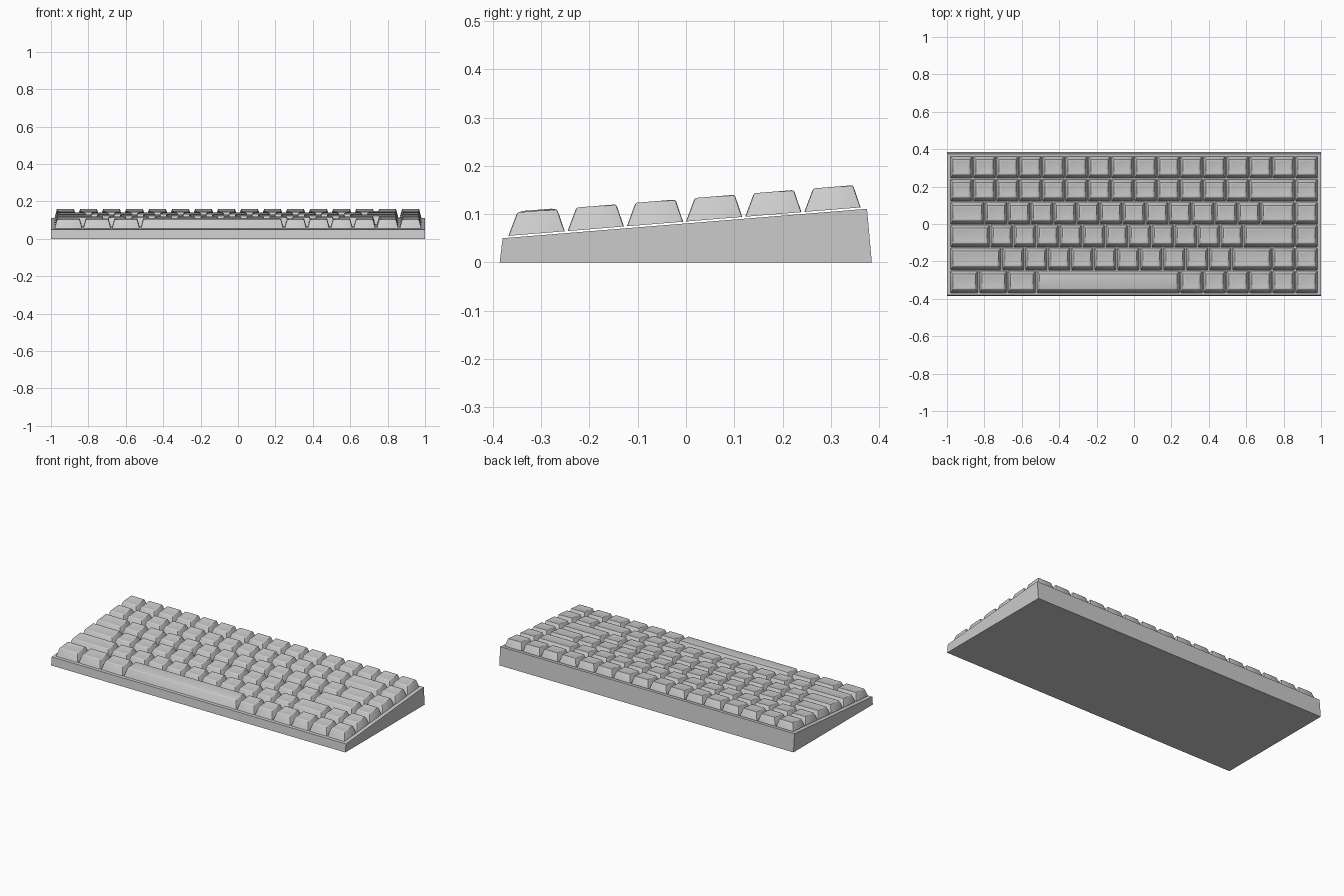
import bpy, bmesh, math
from mathutils import Matrix

cube = bpy.data.objects.get("Cube")
if cube:
    bpy.data.objects.remove(cube, do_unlink=True)

FRONT, BACK = (-0.38, 0.05), (0.375, 0.111)      # ends of the sloping deck (y, z)
SLOPE = math.atan2(BACK[1] - FRONT[1], BACK[0] - FRONT[0])
UNIT = 0.123                                     # key pitch
GAP = 0.006
KEY_HEIGHT = 0.047


def material(name, rgb):
    mat = bpy.data.materials.new(name)
    mat.use_nodes = True
    colour = (*rgb, 1)
    mat.diffuse_color = colour
    mat.node_tree.nodes["Principled BSDF"].inputs["Base Color"].default_value = colour
    return mat


grey = material("light grey", (0.6, 0.6, 0.6))


def mesh_from(bm, name):
    bmesh.ops.recalc_face_normals(bm, faces=bm.faces)
    mesh = bpy.data.meshes.new(name)
    bm.to_mesh(mesh)
    bm.free()
    mesh.materials.append(grey)
    return mesh


def add(name, mesh):
    obj = bpy.data.objects.new(name, mesh)
    bpy.context.collection.objects.link(obj)
    return obj


# Case: wedge profile extruded along x
bm = bmesh.new()
profile = [(-0.386, 0), FRONT, BACK, (0.385, 0)]
face = bm.faces.new([bm.verts.new((-1, y, z)) for y, z in profile])
side = bmesh.ops.extrude_face_region(bm, geom=[face])
bmesh.ops.translate(bm, vec=(2, 0, 0),
                    verts=[v for v in side["geom"] if isinstance(v, bmesh.types.BMVert)])
add("case", mesh_from(bm, "case"))


def keycap_mesh(units):
    """Tapered cap with rounded edges; dished top, or crowned on the long bar."""
    width = units * UNIT - GAP
    depth = UNIT - GAP
    bm = bmesh.new()
    bmesh.ops.create_cube(bm, size=1, matrix=Matrix.Translation((0, 0, 0.5)))
    for v in bm.verts:
        top = v.co.z > 0.5
        inset_y = (0.022 if v.co.y < 0 else 0.012) if top else 0
        inset_x = 0.013 if top else 0
        v.co.x = math.copysign(width / 2 - inset_x, v.co.x)
        v.co.y = math.copysign(depth / 2 - inset_y, v.co.y)
        v.co.z *= KEY_HEIGHT
    edges = [e for e in bm.edges if max(v.co.z for v in e.verts) > 0.01]
    bmesh.ops.bevel(bm, geom=edges, offset=0.004, segments=2, profile=0.5, affect='EDGES')
    bm.normal_update()
    top_face = max(bm.faces, key=lambda f: f.calc_center_median().z + f.calc_area())
    top_face = max((f for f in bm.faces if f.normal.z > 0.99), key=lambda f: f.calc_area())
    crown = 0.002 if units > 3 else -0.002
    bmesh.ops.inset_region(bm, faces=[top_face], thickness=0.012, depth=crown)
    return mesh_from(bm, "keycap")


# Keys: widths of each row in units, front row first
rows = [
    [1.25] * 3 + [6.25] + [1] * 6,
    [2.25] + [1] * 10 + [1.75, 1, 1],
    [1.75] + [1] * 11 + [2.25, 1],
    [1.5] + [1] * 12 + [1.5, 1],
    [1] * 13 + [2, 1],
    [1] * 16,
]
caps = {}
for r, row in enumerate(rows):
    y = -0.003 + (r - 2.5) * UNIT * math.cos(SLOPE)
    z = FRONT[1] + (y - FRONT[0]) * math.tan(SLOPE) + 0.004
    x = -8 * UNIT
    for c, units in enumerate(row):
        if units not in caps:
            caps[units] = keycap_mesh(units)
        name = "space_bar" if units > 3 else f"key_row{r + 1}_{c + 1}"
        key = add(name, caps[units])
        key.location = (x + units * UNIT / 2, y, z)
        key.rotation_euler.x = SLOPE
        x += units * UNIT

# Smooth the rounded cap edges, keep the corners crisp
bpy.ops.object.select_all(action='DESELECT')
done = set()
for obj in bpy.context.collection.objects:
    if obj.type == 'MESH' and obj.data in caps.values() and obj.data.name not in done:
        done.add(obj.data.name)
        obj.select_set(True)
        bpy.context.view_layer.objects.active = obj
bpy.ops.object.shade_smooth_by_angle(angle=math.radians(35))
